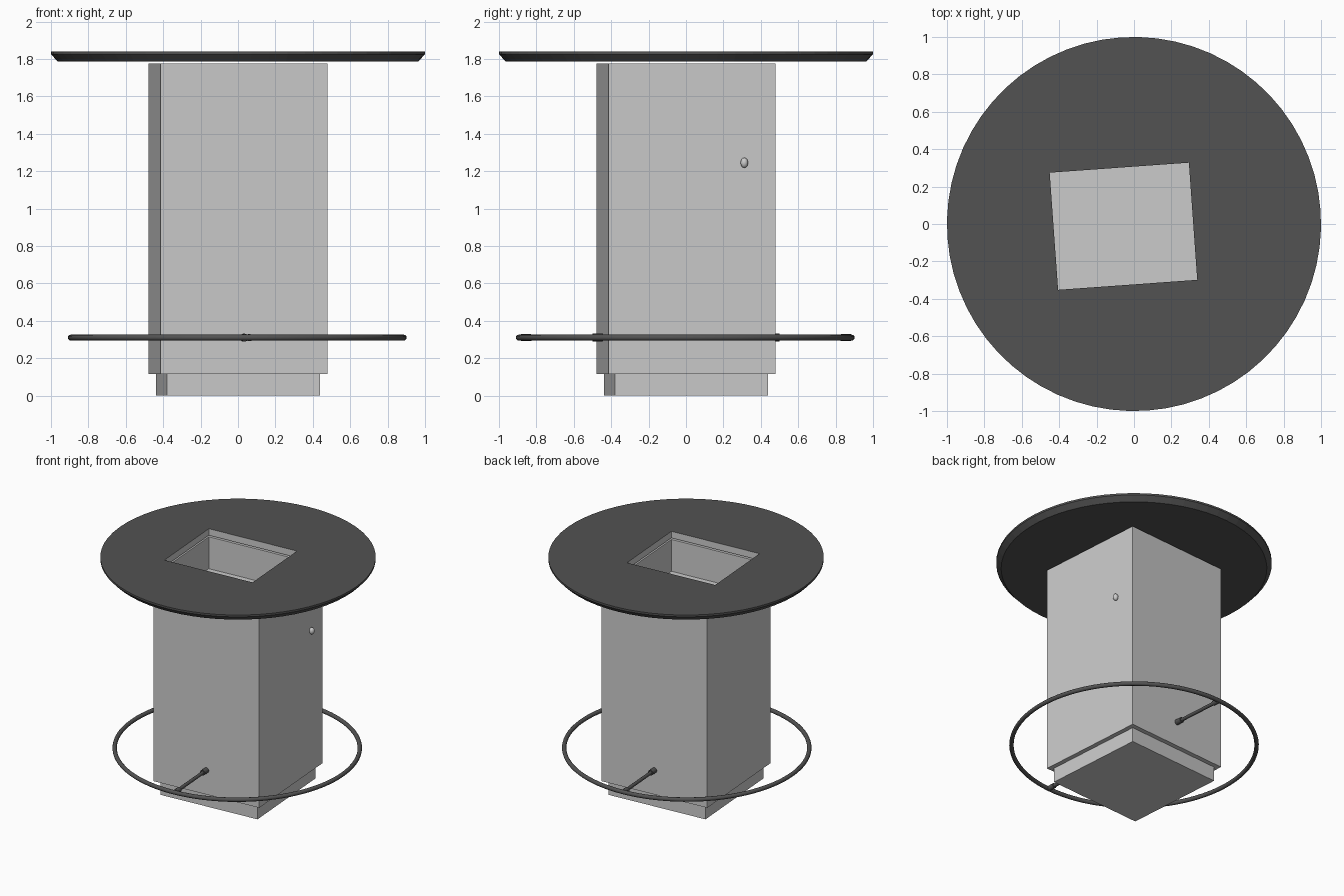
import bpy
import bmesh
from math import radians, pi, cos, sin
from mathutils import Matrix, Vector

cube = bpy.data.objects.get("Cube")
if cube:
    bpy.data.objects.remove(cube, do_unlink=True)

TURN = Matrix.Rotation(radians(4.1), 4, "Z")   # whole table is slightly turned
HOLE = (-0.057, -0.008, 0.373, 0.314)          # centre x, y and half sizes
TOP_Z, UNDER_Z, BODY_Z, FLOOR_Z = 1.84, 1.787, 1.775, 1.52
SIDES = 64


def material(name, value):
    mat = bpy.data.materials.new(name)
    mat.use_nodes = True
    colour = (value, value, value, 1)
    mat.diffuse_color = colour
    mat.node_tree.nodes["Principled BSDF"].inputs["Base Color"].default_value = colour
    return mat


light = material("light grey", 0.60)
dark = material("charcoal", 0.085)


def rectangle(hx, hy, z, cx=0, cy=0, per_side=1):
    """Counter-clockwise ring starting at the front left corner."""
    corners = [(-hx, -hy), (hx, -hy), (hx, hy), (-hx, hy)]
    ring = []
    for i in range(4):
        a, b = Vector(corners[i]), Vector(corners[(i + 1) % 4])
        for k in range(per_side):
            p = a.lerp(b, k / per_side)
            ring.append((p.x + cx, p.y + cy, z))
    return ring


def circle(r, z):
    angles = [2 * pi * i / SIDES + 1.25 * pi for i in range(SIDES)]
    return [(r * cos(a), r * sin(a), z) for a in angles]


def loft(name, rings, mats, closed=False, rule=None):
    """Skin a list of rings; cap the ends, or join last to first if closed."""
    bm = bmesh.new()
    loops = [[bm.verts.new(p) for p in ring] for ring in rings]
    n = len(loops[0])
    pairs = list(zip(loops, loops[1:]))
    if closed:
        pairs.append((loops[-1], loops[0]))
    else:
        bm.faces.new(loops[0])
        bm.faces.new(loops[-1])
    for step, (a, b) in enumerate(pairs):
        for i in range(n):
            j = (i + 1) % n
            face = bm.faces.new((a[i], a[j], b[j], b[i]))
            face.material_index = 1 if step == rule else 0
    bmesh.ops.recalc_face_normals(bm, faces=bm.faces)
    mesh = bpy.data.meshes.new(name)
    bm.to_mesh(mesh)
    bm.free()
    for mat in mats:
        mesh.materials.append(mat)
    obj = bpy.data.objects.new(name, mesh)
    obj.matrix_world = TURN
    bpy.context.collection.objects.link(obj)
    return obj


def finish(name, mat):
    """Name, colour and smooth the primitive just added, then turn it."""
    obj = bpy.context.object
    obj.name = name
    obj.data.materials.append(mat)
    bpy.ops.object.shade_smooth_by_angle(angle=radians(40))
    bpy.context.view_layer.update()
    obj.matrix_world = TURN @ obj.matrix_world
    return obj


# Plinth and hollow-topped column
loft("plinth", [rectangle(0.411, 0.411, z) for z in (0, 0.115)], [light])
cx, cy, hx, hy = HOLE
loft("column", [
    rectangle(0.447, 0.447, 0.115),
    rectangle(0.447, 0.447, BODY_Z),
    rectangle(hx, hy, BODY_Z, cx, cy),
    rectangle(hx, hy, FLOOR_Z, cx, cy),
], [light])

# Round top with bevelled rim and a light-lined opening
quarter = SIDES // 4
loft("table_top", [
    circle(0.965, UNDER_Z),
    circle(1.0, 1.825),
    circle(1.0, TOP_Z),
    rectangle(hx, hy, TOP_Z, cx, cy, quarter),
    rectangle(hx, hy, UNDER_Z, cx, cy, quarter),
], [dark, light], closed=True, rule=3)

# Foot rail
RAIL_Z = 0.31
bpy.ops.mesh.primitive_torus_add(major_radius=0.89, minor_radius=0.016,
                                 major_segments=96, minor_segments=12,
                                 location=(-0.004, -0.004, RAIL_Z))
finish("foot_rail", dark)


def rod(name, r, y0, y1):
    bpy.ops.mesh.primitive_cylinder_add(
        vertices=16, radius=r, depth=abs(y1 - y0),
        location=(0, (y0 + y1) / 2, RAIL_Z), rotation=(pi / 2, 0, 0))
    finish(name, dark)


# Rail supports, front and back, with collars at each end
for label, s in (("front", -1), ("back", 1)):
    rod(label + "_support", 0.013, s * 0.44, s * 0.885)
    rod(label + "_wall_collar", 0.021, s * 0.44, s * 0.50)
    rod(label + "_rail_collar", 0.019, s * 0.83, s * 0.885)

# Small door knob on the right-hand side seen from the front
bpy.ops.mesh.primitive_uv_sphere_add(segments=24, ring_count=12, radius=1,
                                     location=(0.457, 0.28, 1.245))
bpy.context.object.scale = (0.02, 0.02, 0.027)
finish("door_knob", light)
